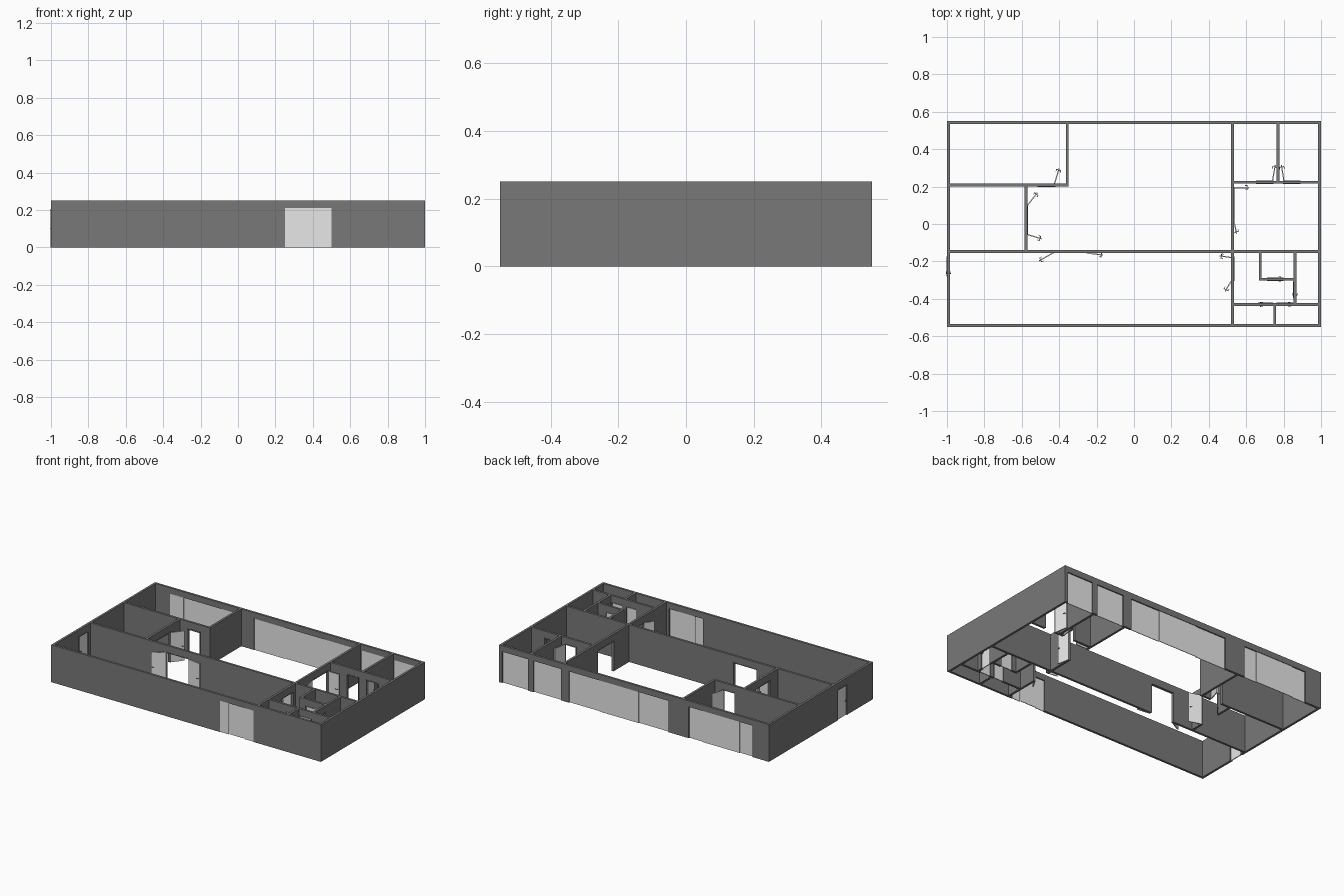
import bpy, bmesh, math
from mathutils import Vector, Matrix

if "Cube" in bpy.data.objects:
    bpy.data.objects.remove(bpy.data.objects["Cube"])

H, T = 0.25, 0.015          # wall height and thickness
WIN_H, DOOR_H = 0.21, 0.205  # opening heights


def material(name, v):
    m = bpy.data.materials.new(name)
    m.diffuse_color = (v, v, v, 1)
    m.use_nodes = True
    m.node_tree.nodes["Principled BSDF"].inputs["Base Color"].default_value = m.diffuse_color
    return m


WALL = material("dark grey wall", 0.19)
PALE = material("pale grey panel", 0.8)
METAL = material("handle grey", 0.2)


def make_object(name, bm, mat):
    bmesh.ops.recalc_face_normals(bm, faces=bm.faces)
    me = bpy.data.meshes.new(name)
    bm.to_mesh(me)
    bm.free()
    me.materials.append(mat)
    ob = bpy.data.objects.new(name, me)
    bpy.context.collection.objects.link(ob)
    return ob


def add_box(bm, a, b):
    a, b = Vector(a), Vector(b)
    m = Matrix.Translation((a + b) / 2) @ Matrix.Diagonal((*(b - a), 1))
    bmesh.ops.create_cube(bm, size=1, matrix=m)


def place(axis, c, s, off, z):
    """Point at distance s along a wall whose fixed coordinate is c."""
    return (s, c + off, z) if axis == 'x' else (c + off, s, z)


def wall(name, axis, c, a, b, openings=()):
    """Elevation outline, notched from the floor for each opening, extruded to thickness."""
    pts = [(a, 0)]
    for s, e, h in sorted(openings):
        pts += [(s, 0), (s, h), (e, h), (e, 0)]
    pts += [(b, 0), (b, H), (a, H)]
    bm = bmesh.new()
    f = bm.faces.new([bm.verts.new(place(axis, c, s, -T / 2, z)) for s, z in pts])
    ext = bmesh.ops.extrude_face_region(bm, geom=[f])
    bmesh.ops.translate(bm, vec=place(axis, 0, 0, T, 0),
                        verts=[v for v in ext['geom'] if isinstance(v, bmesh.types.BMVert)])
    make_object(name, bm, WALL)
    # door linings
    for s, e, h in openings:
        if h == DOOR_H:
            bm = bmesh.new()
            d, w = T / 2 + 0.0015, 0.005
            for s0, s1, z0, z1 in ((s, s + w, 0, h), (e - w, e, 0, h), (s + w, e - w, h - w, h)):
                add_box(bm, place(axis, c, s0, -d, z0), place(axis, c, s1, d, z1))
            make_object(name + "_door_frame", bm, WALL)


def sliding_window(name, c, edges):
    """Tall glass panels, alternately set on two tracks."""
    for i in range(len(edges) - 1):
        off = 0.0025 if i % 2 else -0.0025
        bm = bmesh.new()
        add_box(bm, (edges[i], c + off - 0.002, 0), (edges[i + 1], c + off + 0.002, WIN_H))
        make_object(f"{name}_panel", bm, PALE)


def door(name, hinge, tip):
    """Door leaf from hinge to tip, with a lever handle on both sides."""
    d = Vector(tip) - Vector(hinge)
    n = d.length
    m = Matrix.Translation((*hinge, 0)) @ Matrix.Rotation(math.atan2(d.y, d.x), 4, 'Z')
    bm = bmesh.new()
    add_box(bm, (0, -0.003, 0.001), (n, 0.003, DOOR_H - 0.005))
    make_object(name + "_leaf", bm, PALE).matrix_world = m
    bm = bmesh.new()
    bmesh.ops.create_cone(bm, cap_ends=True, segments=8, radius1=0.002, radius2=0.002, depth=0.024,
                          matrix=Matrix.Translation((n - 0.01, 0, 0.1)) @ Matrix.Rotation(math.pi / 2, 4, 'X'))
    for s in (-1, 1):
        add_box(bm, (n - 0.022, s * 0.012 - 0.0015, 0.0985), (n - 0.008, s * 0.012 + 0.0015, 0.1015))
    make_object(name + "_handle", bm, METAL).matrix_world = m


D, W = DOOR_H, WIN_H
O = T / 2
X, Y = 1 - O, 0.55 - O     # centre lines of the outer walls

# outer walls
back = [[-0.88, -0.78, -0.50, -0.405], [-0.255, -0.03, 0.26, 0.483], [0.543, 0.747], [0.785, 0.978]]
front = [0.25, 0.315, 0.435, 0.50]
wall("back_wall", 'x', Y, -1, 1, [(e[0], e[-1], W) for e in back])
wall("front_wall", 'x', -Y, -1, 1, [(front[0], front[-1], W)])
wall("left_wall", 'y', -X, -0.55 + T, 0.55 - T, [(-0.28, -0.175, D)])
wall("right_wall", 'y', X, -0.55 + T, 0.55 - T)
for e in back:
    sliding_window("back_window", Y, e)
sliding_window("front_window", -Y, front)

# inner walls
xi, yi = 1 - T, 0.55 - T
wall("long_cross_wall", 'x', -0.147, -xi, xi, [(-0.43, -0.25, D)])
wall("east_wall_rear", 'y', 0.527, -0.147 + O, yi, [(0.02, 0.195, D)])
wall("east_wall_front", 'y', 0.527, -yi, -0.147 - O, [(-0.305, -0.175, D)])
wall("bedroom_wall", 'x', 0.208, -xi, -0.357 + O, [(-0.515, -0.42, D)])
wall("bedroom_side_wall", 'y', -0.357, 0.208 + O, yi)
wall("study_wall", 'y', -0.577, -0.147 + O, 0.208 - O, [(-0.06, 0.1, D)])
wall("twin_room_wall", 'x', 0.223, 0.527 + O, xi, [(0.652, 0.745, D), (0.797, 0.89, D)])
wall("twin_room_divider", 'y', 0.77, 0.223 + O, yi)
wall("washroom_wall", 'x', -0.43, 0.527 + O, xi, [(0.662, 0.743, D), (0.763, 0.85, D)])
wall("washroom_divider", 'y', 0.753, -yi, -0.43 - O)
wall("closet_side_wall", 'y', 0.86, -0.43 + O, -0.147 - O, [(-0.395, -0.308, D)])
wall("closet_front_wall", 'x', -0.295, 0.675 - O, 0.86 - O, [(0.71, 0.80, D)])
wall("closet_end_wall", 'y', 0.675, -0.295 + O, -0.147 - O)

# open and closed doors: hinge point, free edge
doors = {
    "bedroom_door": ((-0.426, 0.212), (-0.40, 0.298)),
    "study_door_a": ((-0.573, 0.095), (-0.516, 0.168)),
    "study_door_b": ((-0.573, -0.055), (-0.493, -0.08)),
    "hall_door_a": ((-0.425, -0.151), (-0.508, -0.197)),
    "hall_door_b": ((-0.255, -0.155), (-0.165, -0.166)),
    "east_door_a": ((0.527, 0.194), (0.615, 0.194)),
    "east_door_b": ((0.533, 0.025), (0.548, -0.052)),
    "lobby_door_a": ((0.523, -0.18), (0.457, -0.17)),
    "lobby_door_b": ((0.523, -0.30), (0.487, -0.36)),
    "twin_door_a": ((0.740, 0.227), (0.755, 0.315)),
    "twin_door_b": ((0.802, 0.227), (0.788, 0.315)),
    "left_outer_door": ((-X, -0.18), (-X, -0.275)),
    "washroom_door_a": ((0.738, -0.43), (0.667, -0.43)),
    "washroom_door_b": ((0.768, -0.43), (0.845, -0.43)),
    "closet_side_door": ((0.86, -0.313), (0.86, -0.39)),
    "closet_front_door": ((0.715, -0.295), (0.795, -0.295)),
}
for name, (hinge, tip) in doors.items():
    door(name, hinge, tip)
